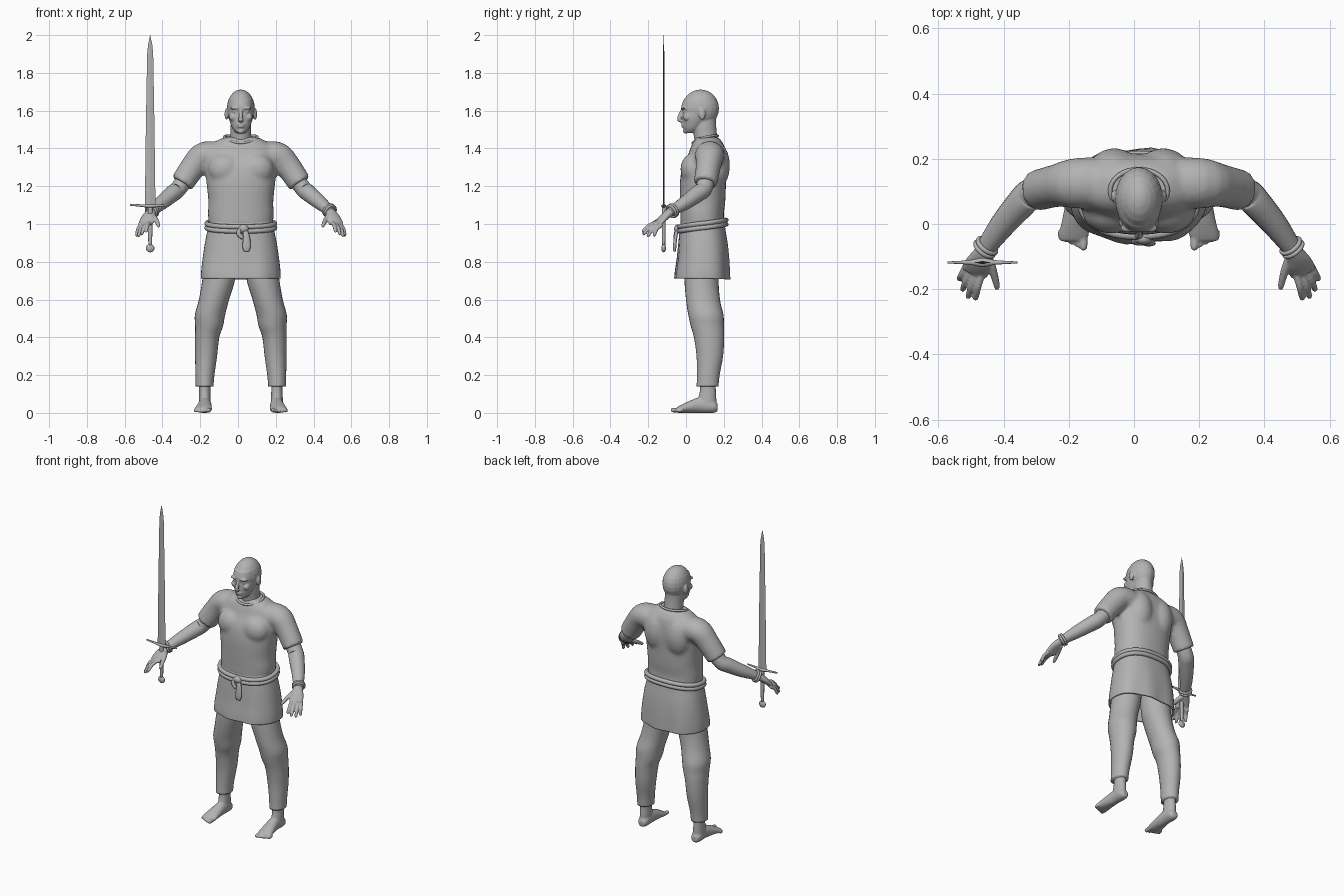
import bpy, bmesh, math
from mathutils import Vector, Matrix

cube = bpy.data.objects.get("Cube")
if cube:
    bpy.data.objects.remove(cube)

grey = bpy.data.materials.new("clay_grey")
grey.use_nodes = True
grey.diffuse_color = (0.45, 0.45, 0.45, 1)
grey.node_tree.nodes["Principled BSDF"].inputs["Base Color"].default_value = (0.45, 0.45, 0.45, 1)

UP = Vector((0, 0, 1))
MID = 0.015  # the body stands slightly off centre


def spline(pts, steps):
    """Catmull-Rom resampling of equal-length tuples."""
    pts = [Vector(p) for p in pts]
    ext = [pts[0]] + pts + [pts[-1]]
    out = []
    for a, b, c, d in zip(ext, ext[1:], ext[2:], ext[3:]):
        for i in range(steps):
            t = i / steps
            out.append(0.5 * (2 * b + (c - a) * t + (2 * a - 5 * b + 4 * c - d) * t * t
                              + (3 * b - a - 3 * c + d) * t ** 3))
    return out + [pts[-1]]


def tube(bm, pts, n=24, power=2, axis=None, ref=UP, steps=4, cap=True, side=1):
    """Skin elliptical rings (x, y, z, half width, half depth) along a path."""
    pts = spline(pts, steps)
    rings = []
    for i, p in enumerate(pts):
        t = axis or (pts[min(i + 1, len(pts) - 1)] - pts[max(i - 1, 0)]).to_3d().normalized()
        t = Vector(t[:3]).normalized() if axis else Vector(
            (pts[min(i + 1, len(pts) - 1)] - pts[max(i - 1, 0)])[:3]).normalized()
        u = ref.cross(t).normalized()
        v = t.cross(u)
        ring = []
        for k in range(n):
            c, s = math.cos(math.tau * k / n), math.sin(math.tau * k / n)
            c = math.copysign(abs(c) ** (2 / power), c)
            s = math.copysign(abs(s) ** (2 / power), s)
            q = Vector(p[:3]) + u * p[3] * c + v * p[4] * s
            ring.append(bm.verts.new((q.x * side, q.y, q.z)))
        rings.append(ring)
    for r, s in zip(rings, rings[1:]):
        for k in range(n):
            bm.faces.new((r[k], r[(k + 1) % n], s[(k + 1) % n], s[k]))
    if cap:
        bm.faces.new(rings[0])
        bm.faces.new(rings[-1])


def stack(bm, rows, x=0, **kw):
    """Level rings given as (z, y, half width, half depth)."""
    tube(bm, [(x, y, z, a, b) for z, y, a, b in rows], axis=UP, ref=Vector((0, 1, 0)), **kw)


def ball(bm, centre, radii):
    m = Matrix.Translation(centre) @ Matrix.Diagonal((*radii, 1))
    bmesh.ops.create_uvsphere(bm, u_segments=20, v_segments=12, radius=1, matrix=m)


def finish(bm, name, mirror=False, voxel=0, relax=4, smooth=True, x=MID):
    bmesh.ops.recalc_face_normals(bm, faces=bm.faces)
    mesh = bpy.data.meshes.new(name)
    bm.to_mesh(mesh)
    bm.free()
    mesh.materials.append(grey)
    for f in mesh.polygons:
        f.use_smooth = smooth
    ob = bpy.data.objects.new(name, mesh)
    ob.location.x = x
    bpy.context.collection.objects.link(ob)
    if voxel:
        m = ob.modifiers.new("blend", 'REMESH')
        m.mode, m.voxel_size, m.use_smooth_shade = 'VOXEL', voxel, True
        m = ob.modifiers.new("relax", 'SMOOTH')
        m.factor, m.iterations = 0.5, relax
    if mirror:
        ob.modifiers.new("mirror", 'MIRROR')
    return ob


def cord(name, fn, radius, n=64):
    """Closed round cord whose path is fn(angle)."""
    cu = bpy.data.curves.new(name, 'CURVE')
    cu.dimensions, cu.bevel_depth, cu.bevel_resolution = '3D', radius, 3
    sp = cu.splines.new('POLY')
    sp.points.add(n - 1)
    for k, p in enumerate(sp.points):
        p.co = (*fn(math.tau * k / n), 1)
    sp.use_cyclic_u = True
    cu.materials.append(grey)
    ob = bpy.data.objects.new(name, cu)
    ob.location.x = MID
    bpy.context.collection.objects.link(ob)
    return ob


# Tunic top with sleeves, chest and shoulder blades
bm = bmesh.new()
stack(bm, [(.99, .088, .168, .118), (1.05, .085, .174, .115), (1.12, .088, .172, .12),
           (1.22, .09, .182, .122), (1.3, .098, .19, .118), (1.37, .112, .19, .1),
           (1.42, .115, .16, .085), (1.46, .112, .09, .06)], power=2.3, n=40)
for s in (1, -1):
    tube(bm, [(.08, .125, 1.35, .08, .08), (.19, .125, 1.363, .078, .074),
              (.25, .118, 1.305, .066, .068), (.312, .103, 1.215, .063, .063)], side=s)
    ball(bm, (s * .075, .155, 1.31), (.085, .078, .13))
    ball(bm, (s * .085, .04, 1.29), (.09, .07, .085))
finish(bm, "tunic_top", voxel=.011)

# Collar and belt cords
cord("collar", lambda a: (.088 * math.cos(a), .102 + .066 * math.sin(a),
                          1.448 + .018 * math.sin(a) + .012 * math.cos(a) ** 2), .007)


def belt_path(z):
    def path(a):
        c, s = math.cos(a), math.sin(a)
        return (.18 * math.copysign(abs(c) ** .85, c), .088 + .124 * math.copysign(abs(s) ** .85, s),
                z + .018 * s)
    return path


for i, z in enumerate((.98, 1.003)):
    cord("belt_cord_" + str(i + 1), belt_path(z), .013)

# Belt knot and hanging tail
bm = bmesh.new()
ball(bm, (.015, -.045, .975), (.026, .018, .022))
tube(bm, [(.02, -.045, .975, .012, .01), (.03, -.055, .93, .018, .009),
          (.03, -.06, .88, .022, .009), (.03, -.06, .855, .014, .007)], n=12, ref=Vector((0, 1, 0)))
tube(bm, [(.0, -.045, .98, .01, .009), (-.012, -.055, .95, .012, .009),
          (.01, -.058, .925, .009, .008)], n=12, ref=Vector((0, 1, 0)))
finish(bm, "belt_knot")

# Tunic skirt, open below
bm = bmesh.new()
stack(bm, [(1.02, .088, .168, .115), (.97, .088, .176, .121), (.9, .09, .19, .13),
           (.82, .09, .202, .137), (.75, .087, .21, .143), (.712, .086, .211, .145)],
      power=2.4, n=48, cap=False)
for v in bm.verts:
    flare = max(0, 1 - v.co.z) / .3
    v.co.y += .005 * flare * math.sin(v.co.x * 40)
    v.co.z -= .04 * flare * max(0, v.co.y - .1)
skirt = finish(bm, "tunic_skirt")
m = skirt.modifiers.new("cloth", 'SOLIDIFY')
m.thickness, m.offset = .01, -1

# Trouser legs with baggy knees
bm = bmesh.new()
tube(bm, [(.1, .09, .9, .085, .09), (.115, .082, .72, .087, .09), (.142, .09, .6, .08, .09),
          (.163, .105, .52, .08, .093), (.168, .113, .46, .074, .088), (.178, .122, .4, .064, .08),
          (.184, .126, .3, .058, .07), (.19, .118, .2, .05, .06), (.192, .114, .14, .047, .058)],
     axis=UP, ref=Vector((0, 1, 0)), n=28)
finish(bm, "trouser_legs", mirror=True)
bm = bmesh.new()

# Bare feet
stack(bm, [(.2, .115, .033, .043), (.13, .116, .03, .042), (.09, .114, .031, .046),
           (.04, .11, .032, .052)], x=.191)
tube(bm, [(.19, .168, .028, .018, .018), (.19, .145, .034, .032, .034), (.19, .08, .042, .034, .042),
          (.194, .02, .032, .04, .032), (.199, -.03, .02, .046, .02), (.202, -.052, .014, .04, .013)],
     axis=Vector((0, -1, 0)))
for i in range(5):
    x, r = .17 + .0175 * i, .0125 if i == 0 else .009
    tip = -.08 + .008 * i
    tube(bm, [(x, -.02, .016, r, r), (x, tip + .012, r + .002, r, r), (x, tip, r, r * .6, r * .6)], n=12)
finish(bm, "feet", mirror=True, voxel=.005, relax=2)

# Forearms
bm = bmesh.new()
tube(bm, [(.27, .115, 1.27, .045, .045), (.33, .095, 1.188, .046, .044), (.36, .065, 1.162, .046, .044),
          (.42, -.005, 1.112, .039, .037), (.478, -.085, 1.063, .028, .024)])
finish(bm, "forearms", mirror=True)

# Hands with spread fingers
bm = bmesh.new()
tube(bm, [(.46, -.065, 1.075, .028, .023), (.478, -.09, 1.058, .029, .022),
          (.492, -.12, 1.032, .039, .019), (.504, -.148, 1.0, .042, .014)])
tips = [(.503, -.234, .96), (.526, -.229, .945), (.543, -.206, .935), (.553, -.172, .937)]
for i, tip in enumerate(tips):
    base = Vector((.478, -.14, 1.012)).lerp(Vector((.528, -.128, .995)), i / 3)
    tip = Vector(tip)
    knuckle = base.lerp(tip, .5) + Vector((.003, -.005, .008))
    tube(bm, [(*base, .012, .011), (*knuckle, .0105, .0105), (*base.lerp(tip, .9), .009, .009),
              (*tip, .005, .005)], n=12)
tube(bm, [(.468, -.095, 1.045, .016, .016), (.449, -.14, 1.022, .013, .013),
          (.437, -.185, .995, .01, .01), (.435, -.2, .985, .006, .006)], n=12)
finish(bm, "hands", mirror=True, voxel=.004, relax=2)

# Twin wrist bands
across = Vector((.55, -.7, -.45)).to_track_quat('Z', 'Y')
for i in range(2):
    mid = Vector((.466, -.067, 1.073)) + across @ Vector((0, 0, .014 * i))
    band = cord("wrist_bands_" + str(i + 1),
                lambda a: mid + across @ Vector((.033 * math.cos(a), .033 * math.sin(a), 0)), .007, 28)
    band.modifiers.new("mirror", 'MIRROR')

# Neck, skull, jaw and features
bm = bmesh.new()
stack(bm, [(1.4, .115, .064, .062), (1.46, .104, .056, .062), (1.52, .098, .054, .062), (1.57, .1, .05, .06)])
ball(bm, (0, .077, 1.612), (.074, .098, .1))
stack(bm, [(1.482, .022, .024, .026), (1.505, .032, .044, .045), (1.545, .047, .06, .065),
           (1.572, .055, .066, .074), (1.595, .06, .067, .078), (1.618, .062, .067, .088),
           (1.66, .07, .062, .082)], n=32, power=2.2)
tube(bm, [(0, -.012, 1.612, .008, .01), (0, -.028, 1.58, .009, .012),
          (0, -.037, 1.555, .014, .012), (0, -.024, 1.543, .012, .007)], n=12)
for z, w in ((1.527, .024), (1.516, .021)):
    ball(bm, (0, -.013, z), (w, .012, .0065))
ball(bm, (0, -.002, 1.492), (.02, .014, .014))
for s in (1, -1):
    ball(bm, (s * .03, -.012, 1.614), (.028, .015, .008))
    ball(bm, (s * .042, .005, 1.565), (.02, .02, .02))
    ball(bm, (s * .029, -.003, 1.594), (.015, .014, .01))
    ball(bm, (s * .076, .085, 1.582), (.01, .019, .031))
finish(bm, "head", voxel=.0045, relax=3)

# Sword: blade, guard, grip and pommel
SX, SY = -.465, -.118
bm = bmesh.new()
tube(bm, [(SX, SY, 1.1, .028, .005), (SX, SY, 1.5, .023, .0045), (SX, SY, 1.9, .016, .003),
          (SX, SY, 1.95, .011, .0025), (SX, SY, 2, .0005, .0005)],
     n=4, axis=UP, ref=Vector((0, 1, 0)), steps=1)
finish(bm, "sword_blade", smooth=False, x=0)
bm = bmesh.new()
tube(bm, [(SX - .107, SY, 1.102, .003, .005), (SX - .04, SY, 1.097, .007, .007),
          (SX, SY, 1.095, .014, .01), (SX + .04, SY, 1.097, .007, .007),
          (SX + .107, SY, 1.102, .003, .005)], n=12)
finish(bm, "sword_guard", x=0)
bm = bmesh.new()
stack(bm, [(1.095, SY, .012, .009), (1, SY, .013, .01), (.88, SY, .009, .008)], x=SX, n=12)
finish(bm, "sword_grip", x=0)
bm = bmesh.new()
ball(bm, (SX, SY, .872), (.023, .012, .022))
finish(bm, "sword_pommel", x=0)
